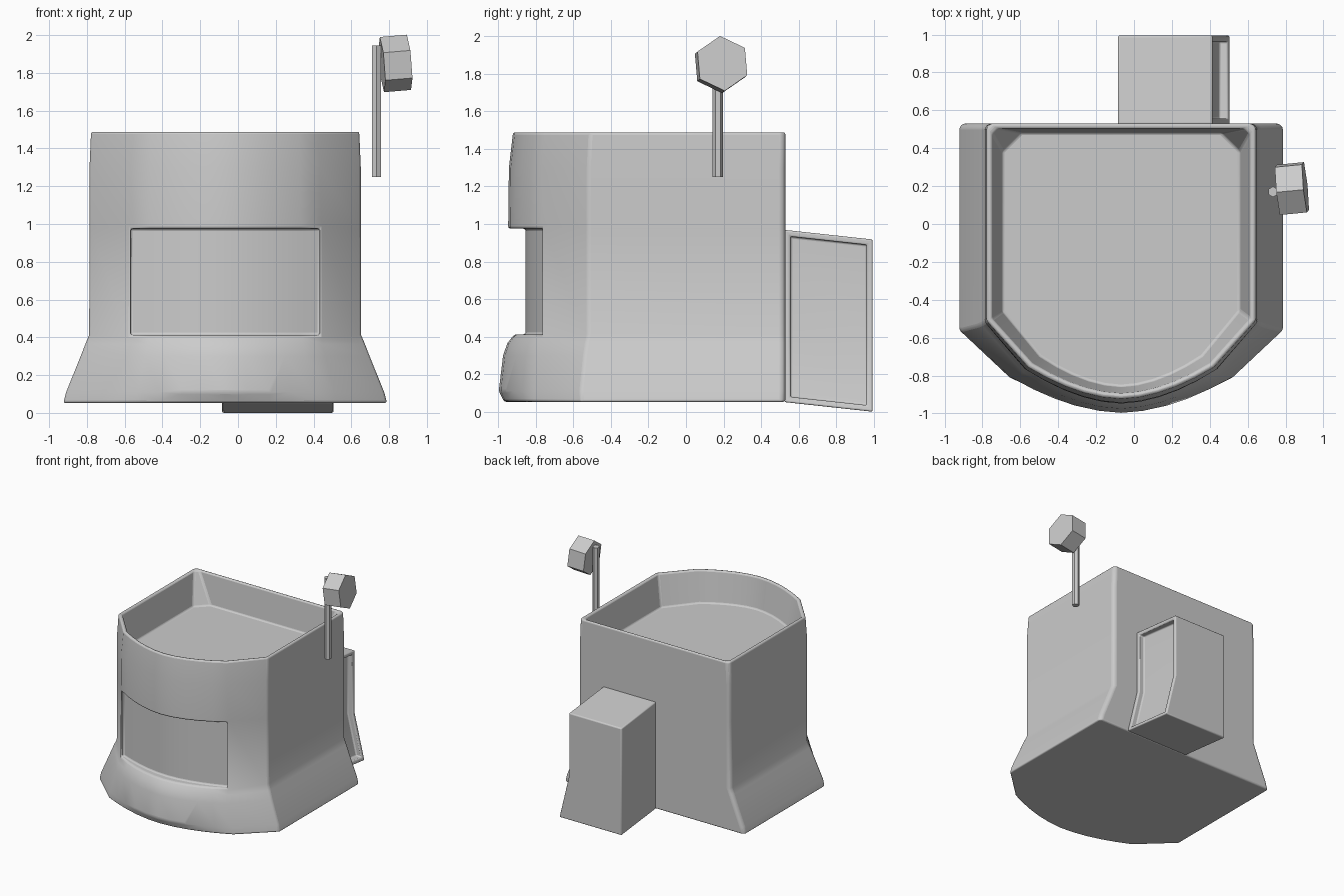
import bpy, bmesh, math
from mathutils import Vector

if "Cube" in bpy.data.objects:
    bpy.data.objects.remove(bpy.data.objects["Cube"])

CX = -0.068  # body centre line


def loft(rings):
    """Closed skin through rings of equal point count, capped at both ends."""
    bm = bmesh.new()
    rows = [[bm.verts.new(p) for p in r] for r in rings]
    n = len(rows[0])
    grid = []
    for a, b in zip(rows, rows[1:]):
        grid.append([bm.faces.new((a[i], a[(i + 1) % n], b[(i + 1) % n], b[i]))
                     for i in range(n)])
    bm.faces.new(rows[0][::-1])
    bm.faces.new(rows[-1])
    bmesh.ops.recalc_face_normals(bm, faces=bm.faces)
    return bm, grid


def push_in(bm, faces):
    """Extrude faces, drop the originals and return the moved vertices."""
    ext = bmesh.ops.extrude_face_region(bm, geom=faces)
    bmesh.ops.delete(bm, geom=[f for f in faces if f.is_valid], context='FACES')
    return [g for g in ext['geom'] if isinstance(g, bmesh.types.BMVert)]


def finish(bm, name, bevel=0.0):
    bmesh.ops.recalc_face_normals(bm, faces=bm.faces)
    me = bpy.data.meshes.new(name)
    bm.to_mesh(me)
    bm.free()
    ob = bpy.data.objects.new(name, me)
    bpy.context.collection.objects.link(ob)
    if bevel:
        m = ob.modifiers.new("soft_edges", 'BEVEL')
        m.width, m.segments = bevel, 3
        m.limit_method, m.angle_limit = 'ANGLE', math.radians(28)
        bpy.ops.object.select_all(action='DESELECT')
        ob.select_set(True)
        bpy.context.view_layer.objects.active = ob
        bpy.ops.object.shade_smooth_by_angle(angle=math.radians(30))
    return ob


ARC = 5  # front arc segments per half


def outline(z, w, yc, xs, ys, f, yb=0.53, r=0.02):
    """Straight back and sides, small back corners, slanted front corners, bowed front."""
    half = [(w - r, yb), (w, yb - r), (w, yc)]
    half += [(xs * k / ARC, f + (ys - f) * (k / ARC) ** 1.8) for k in range(ARC, 0, -1)]
    pts = half + [(0, f)] + [(-x, y) for x, y in reversed(half)]
    return [(CX + x, y, z) for x, y in pts]


# Body: flared skirt, upright walls, sunken top
bm, grid = loft([
    outline(0.052, 0.857, -0.56, 0.590, -0.81, -0.970),
    outline(0.110, 0.842, -0.56, 0.580, -0.81, -0.998),
    outline(0.300, 0.765, -0.54, 0.530, -0.795, -0.975),
    outline(0.365, 0.740, -0.53, 0.515, -0.785, -0.952),
    outline(0.412, 0.720, -0.52, 0.500, -0.770, -0.915),
    outline(0.975, 0.718, -0.52, 0.500, -0.770, -0.948),
    outline(1.300, 0.718, -0.52, 0.500, -0.770, -0.944),
    outline(1.488, 0.710, -0.51, 0.490, -0.755, -0.922),
    outline(1.488, 0.682, -0.50, 0.470, -0.735, -0.895, 0.505, 0.03),
    outline(1.225, 0.628, -0.46, 0.430, -0.70, -0.860, 0.482, 0.10),
])
# Front window recess, pushed in from the bowed front faces
for v in push_in(bm, grid[4][3:3 + 2 * ARC]):
    t = abs(v.co.x - CX) / 0.5
    v.co.y = -0.855 + 0.12 * t ** 1.8
finish(bm, "body", 0.016)


# Rear box: leaning profile with a flared, inset right side
def box_ring(y):
    d = -0.05 * (y - 0.53) / 0.46
    return [(x, y, z + d) for x, z in
            ((-0.085, 0.05), (-0.085, 0.968), (0.415, 0.968), (0.415, 0.43), (0.507, 0.05))]


bm, grid = loft([box_ring(0.525), box_ring(0.995)])
panel = grid[0][2:4]
bmesh.ops.inset_region(bm, faces=panel, thickness=0.032, depth=0.0,
                       use_even_offset=True, use_boundary=True)
bmesh.ops.translate(bm, vec=(-0.05, 0, 0), verts=push_in(bm, panel))
finish(bm, "rear_box", 0.01)


def prism(name, a, b, r, turn):
    """Six-sided prism between two points."""
    a, b = Vector(a), Vector(b)
    ax = (b - a).normalized()
    u = Vector((0, 1, 0))
    u = (u - ax * u.dot(ax)).normalized()
    v = ax.cross(u)
    ang = [math.radians(turn + 60 * k) for k in range(6)]
    bm, _ = loft([[c + u * r * math.cos(t) + v * r * math.sin(t) for t in ang] for c in (a, b)])
    return finish(bm, name)


# Lever at the right side
prism("lever_rod", (0.734, 0.17, 1.25), (0.734, 0.17, 1.945), 0.028, 0)
prism("lever_knob", (0.762, 0.18, 1.844), (0.905, 0.194, 1.856), 0.147, 95)
